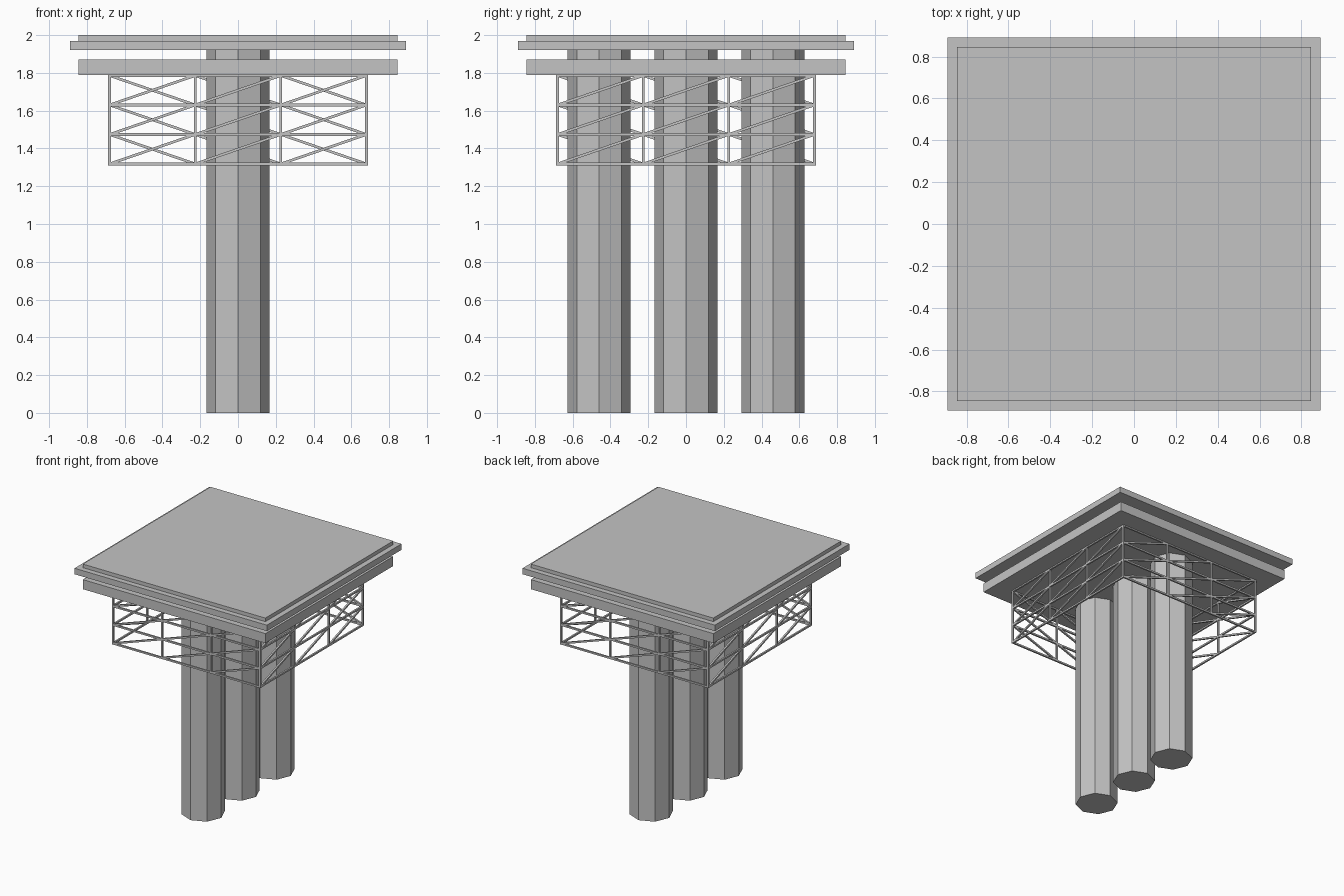
import bpy
import bmesh
import math
from mathutils import Vector, Matrix

default_cube = bpy.data.objects.get("Cube")
if default_cube:
    bpy.data.objects.remove(default_cube, do_unlink=True)

# One concrete and steel grey
grey = bpy.data.materials.new("plain_grey")
grey.use_nodes = True
colour = (0.55, 0.55, 0.55, 1)
grey.diffuse_color = colour
grey.node_tree.nodes["Principled BSDF"].inputs["Base Color"].default_value = colour


def make_object(name, bm):
    mesh = bpy.data.meshes.new(name)
    bm.to_mesh(mesh)
    bm.free()
    mesh.materials.append(grey)
    obj = bpy.data.objects.new(name, mesh)
    bpy.context.collection.objects.link(obj)
    return obj


def slab(name, half, bottom, top):
    bm = bmesh.new()
    size = Matrix.Diagonal((2 * half, 2 * half, top - bottom, 1))
    place = Matrix.Translation((0, 0, (bottom + top) / 2))
    bmesh.ops.create_cube(bm, size=1, matrix=place @ size)
    make_object(name, bm)


def column(name, y, radius, height):
    bm = bmesh.new()
    bmesh.ops.create_cone(bm, cap_ends=True, segments=8, radius1=radius,
                          radius2=radius, depth=height,
                          matrix=Matrix.Translation((0, y, height / 2)))
    make_object(name, bm)


def bar(bm, start, end, width):
    """Square rod between two points."""
    start, end = Vector(start), Vector(end)
    along = end - start
    turn = along.to_track_quat('Z', 'Y').to_matrix().to_4x4()
    size = Matrix.Diagonal((width, width, along.length, 1))
    place = Matrix.Translation((start + end) / 2)
    bmesh.ops.create_cube(bm, size=1, matrix=place @ turn @ size)


# Stacked platform slabs
slab("lower_slab", 0.845, 1.79, 1.87)
slab("rim_slab", 0.89, 1.92, 1.97)
slab("top_slab", 0.845, 1.97, 2.0)

# Row of octagonal columns
for label, y in (("front", -0.46), ("middle", 0), ("back", 0.46)):
    column(label + "_column", y, 0.167, 1.92)

# Lattice around the columns: the same truss on each of the four sides
reach = 0.68
width = 0.014
posts = [-reach + 2 * reach * i / 3 for i in range(4)]
levels = [1.318 + 0.156 * i for i in range(4)]
for index, side in enumerate(("front", "left", "back", "right")):
    bm = bmesh.new()
    for x in posts[:3]:
        bar(bm, (x, -reach, 1.311), (x, -reach, 1.79), width)
    for z in levels:
        bar(bm, (-reach, -reach, z), (reach, -reach, z), width)
    # One brace rising to the right in every cell
    for x0, x1 in zip(posts, posts[1:]):
        for z0, z1 in zip(levels, levels[1:]):
            bar(bm, (x0, -reach, z0), (x1, -reach, z1), width)
    bm.transform(Matrix.Rotation(index * math.pi / 2, 4, 'Z'))
    make_object(side + "_truss", bm)
